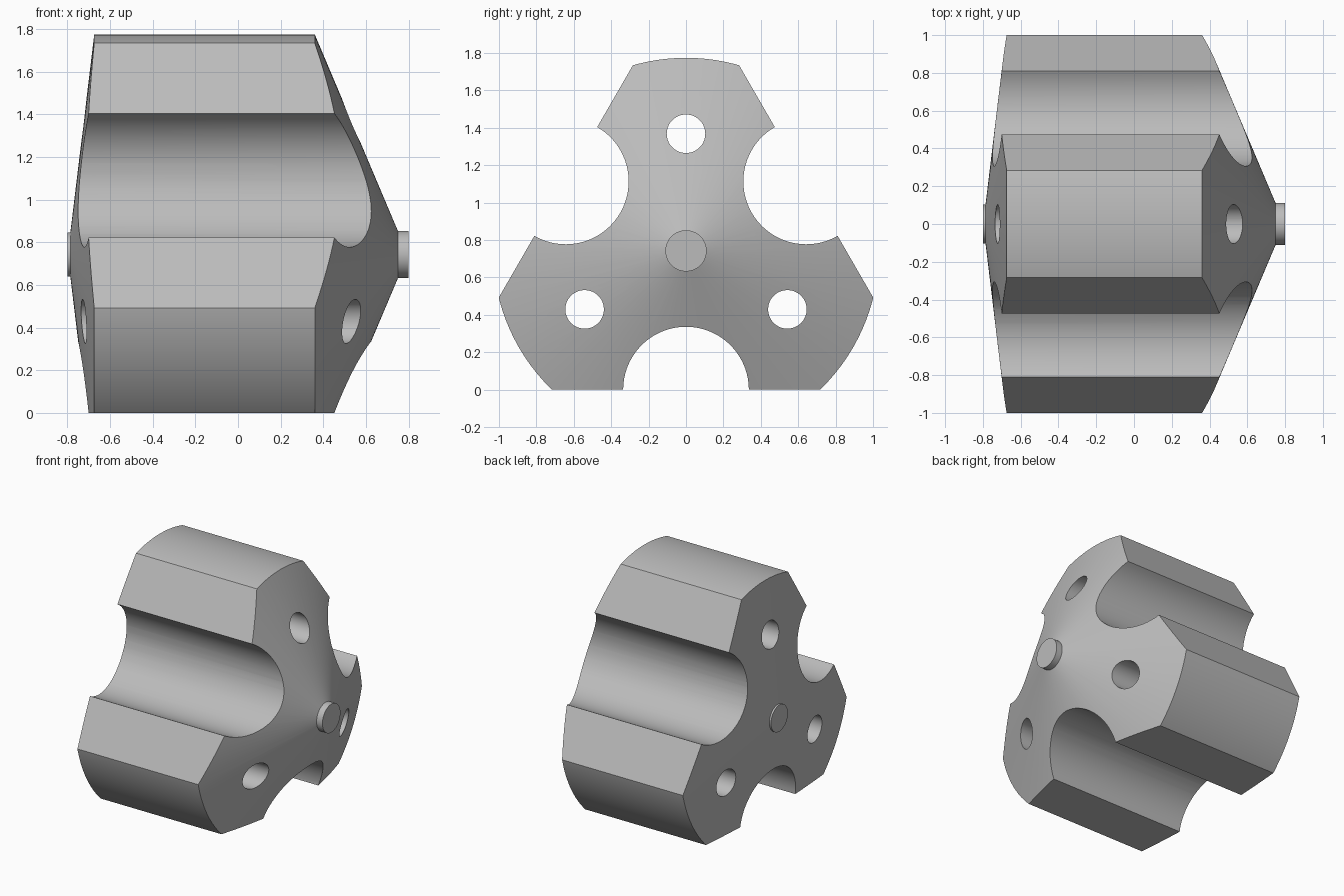
import bpy, bmesh, math
from mathutils import Matrix, Vector

AXIS_Z = 0.742      # height of the central axis
FLAT = 0.742        # distance of the three flats from the axis
GROOVE_R = 0.336
HOLE_R, HOLE_DIST = 0.103, 0.626
SEGMENTS = 120

cube = bpy.data.objects.get("Cube")
if cube:
    bpy.data.objects.remove(cube, do_unlink=True)

grey = bpy.data.materials.new("plain_grey")
grey.use_nodes = True
colour = (0.5, 0.5, 0.5, 1)
grey.diffuse_color = colour
grey.node_tree.nodes["Principled BSDF"].inputs["Base Color"].default_value = colour


def radial(degrees, dist):
    a = math.radians(degrees)
    return Vector((0, dist * math.cos(a), dist * math.sin(a)))


def add_object(name, bm):
    bmesh.ops.recalc_face_normals(bm, faces=bm.faces)
    mesh = bpy.data.meshes.new(name)
    bm.to_mesh(mesh)
    bm.free()
    mesh.materials.append(grey)
    obj = bpy.data.objects.new(name, mesh)
    obj.location.z = AXIS_Z
    bpy.context.collection.objects.link(obj)
    return obj


def fill_open(bm):
    bmesh.ops.holes_fill(bm, edges=[e for e in bm.edges if e.is_boundary], sides=0)


# Turned body: shallow cone, drum, steep cone, with a round pin at each end
profile = [(-0.80, 0.103), (-0.786, 0.103), (-0.674, 1.032),
           (0.36, 1.032), (0.75, 0.11), (0.80, 0.11)]
bm = bmesh.new()
verts = [bm.verts.new((x, 0, r)) for x, r in profile]
edges = [bm.edges.new(pair) for pair in zip(verts, verts[1:])]
bmesh.ops.spin(bm, geom=verts + edges, cent=(0, 0, 0), axis=(1, 0, 0),
               angle=math.tau, steps=SEGMENTS)
bmesh.ops.remove_doubles(bm, verts=bm.verts, dist=0.0005)
fill_open(bm)

# Three flats sliced off the drum
for angle in (-90, 30, 150):
    point = radial(angle, FLAT)
    bmesh.ops.bisect_plane(bm, geom=bm.verts[:] + bm.edges[:] + bm.faces[:],
                           plane_co=point, plane_no=point.normalized(),
                           clear_outer=True)
    fill_open(bm)
body = add_object("cutter_body", bm)

# Three round grooves and three through holes
bm = bmesh.new()
for angle in (-90, 30, 150):
    for turn, radius, dist in ((0, GROOVE_R, FLAT), (180, HOLE_R, HOLE_DIST)):
        place = Matrix.Translation(radial(angle + turn, dist)) @ Matrix.Rotation(math.pi / 2, 4, "Y")
        bmesh.ops.create_cone(bm, cap_ends=True, segments=72, radius1=radius,
                              radius2=radius, depth=3, matrix=place)
tools = add_object("groove_and_hole_helper", bm)

mod = body.modifiers.new("grooves_and_holes", "BOOLEAN")
mod.operation = "DIFFERENCE"
mod.solver = "EXACT"
mod.object = tools
bpy.ops.object.select_all(action="DESELECT")
body.select_set(True)
bpy.context.view_layer.objects.active = body
bpy.ops.object.modifier_apply(modifier=mod.name)
bpy.data.objects.remove(tools, do_unlink=True)
bpy.ops.object.shade_smooth_by_angle(angle=math.radians(25))
